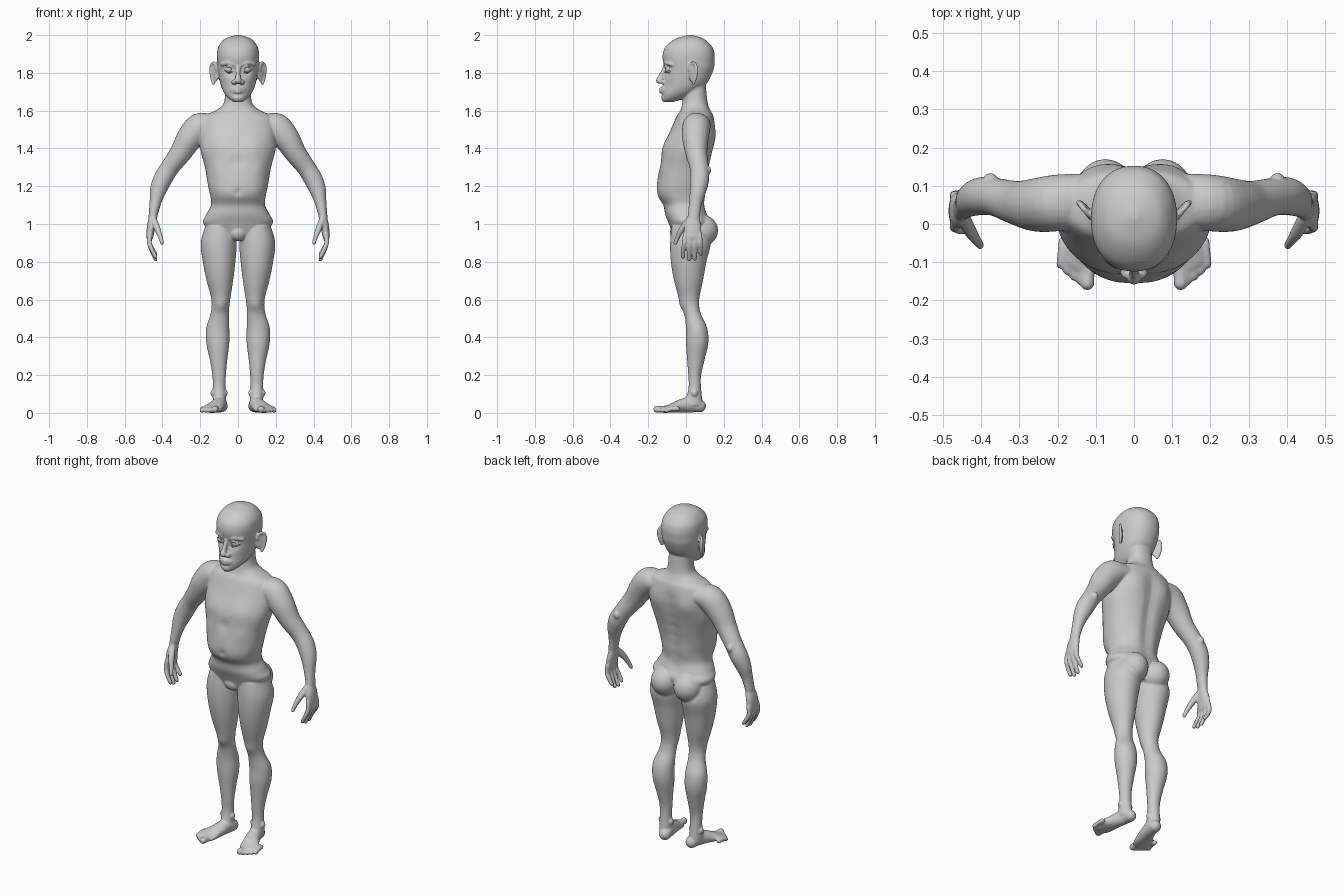
import bpy, bmesh, math
from mathutils import Vector, Matrix

if "Cube" in bpy.data.objects:
    bpy.data.objects.remove(bpy.data.objects["Cube"])

GREY = (.6, .6, .6, 1)
skin = bpy.data.materials.new("plain_grey")
skin.use_nodes = True
skin.diffuse_color = GREY
skin.node_tree.nodes["Principled BSDF"].inputs["Base Color"].default_value = GREY

bm = bmesh.new()
RIGHTWARD, BACKWARD, UPWARD = Vector((1, 0, 0)), Vector((0, 1, 0)), Vector((0, 0, 1))
MIDDLE, BOTH = (1,), (1, -1)


def level(height, wide, front, back, middle=0):
    """Level cross-section of the trunk, head or leg."""
    return Vector((middle, (front + back) / 2, height, wide, (back - front) / 2))


def joint(x, y, z, size, flat=1):
    """Point on a limb, with its half size and the ratio of its other half size."""
    return Vector((x, y, z, size, size * flat))


def spline(rows, steps=5):
    """Smooth curve through the rows."""
    curve = []
    for i in range(len(rows) - 1):
        before, start, end = rows[max(i - 1, 0)], rows[i], rows[i + 1]
        after = rows[min(i + 2, len(rows) - 1)]
        lead_out, lead_in = (end - before) / 2, (after - start) / 2
        for k in range(steps):
            t = k / steps
            ease = t * t * (3 - 2 * t)
            curve.append(start.lerp(end, ease) + lead_out * t * (1 - t) ** 2 - lead_in * t * t * (1 - t))
    return curve + [rows[-1]]


def ring(centre, across, along, half_across, half_along, count, power=1):
    points = []
    for i in range(count):
        angle = math.tau * i / count
        co, si = math.cos(angle), math.sin(angle)
        points.append(centre + across * half_across * math.copysign(abs(co) ** power, co)
                      + along * half_along * math.copysign(abs(si) ** power, si))
    return points


def skin_rings(rings, sides):
    for side in sides:
        loops = [[bm.verts.new((p.x * side, p.y, p.z)) for p in points] for points in rings]
        for low, high in zip(loops, loops[1:]):
            for i in range(len(low)):
                bm.faces.new((low[i - 1], low[i], high[i], high[i - 1]))
        bm.faces.new(loops[0])
        bm.faces.new(loops[-1])


def stack(levels, sides=MIDDLE, power=.9):
    skin_rings([ring(Vector(row[:3]), RIGHTWARD, BACKWARD, row[3], row[4], 60, power)
                for row in spline(levels)], sides)


def tube(joints, across=BACKWARD, sides=BOTH):
    """Round-ended limb through the joints."""
    rows = spline(joints)
    spots = [Vector(row[:3]) for row in rows]
    last = len(rows) - 1
    rings = []
    for i, row in enumerate(rows):
        ahead = (spots[min(i + 1, last)] - spots[max(i - 1, 0)]).normalized()
        u = (across - ahead * across.dot(ahead)).normalized()
        domes = [-1.4, -1, -.5, 0] if i == 0 else [0, .5, 1, 1.4] if i == last else [0]
        for angle in domes:
            shrink = math.cos(angle)
            centre = spots[i] + ahead * math.sin(angle) * min(row[3], row[4])
            rings.append(ring(centre, u, ahead.cross(u), row[3] * shrink, row[4] * shrink, 24))
    skin_rings(rings, sides)


def blob(at, size, turn=0, sides=BOTH):
    for side in sides:
        place = Matrix.Translation((at[0] * side, at[1], at[2]))
        spin = Matrix.Rotation(turn * side, 4, 'Z')
        bmesh.ops.create_uvsphere(bm, u_segments=24, v_segments=16, radius=1,
                                  matrix=place @ spin @ Matrix.Diagonal((*size, 1)))


def sculpt(at, radius, push):
    """Soft forward or backward push around a point, on both sides."""
    for side in (BOTH if at[0] else MIDDLE):
        centre = Vector((at[0] * side, at[1], at[2]))
        for vert in bm.verts:
            reach = (vert.co - centre).length / radius
            vert.co.y += push * math.exp(-reach * reach)


# Trunk and neck
stack([level(.92, wide=.1, front=-.06, back=.09),
       level(1, wide=.183, front=-.09, back=.13),
       level(1.05, wide=.168, front=-.11, back=.115),
       level(1.1, wide=.143, front=-.12, back=.1),
       level(1.15, wide=.147, front=-.15, back=.1),
       level(1.2, wide=.158, front=-.155, back=.105),
       level(1.3, wide=.175, front=-.14, back=.125),
       level(1.4, wide=.2, front=-.122, back=.145),
       level(1.5, wide=.2, front=-.08, back=.155),
       level(1.57, wide=.18, front=-.05, back=.145),
       level(1.6, wide=.12, front=-.03, back=.13),
       level(1.64, wide=.075, front=-.02, back=.115),
       level(1.73, wide=.066, front=-.01, back=.105)])
blob(at=(.075, .08, .965), size=(.08, .09, .085))
blob(at=(0, -.045, .955), size=(.05, .04, .045), sides=MIDDLE)

# Head
stack([level(1.645, wide=.02, front=-.12, back=-.07),
       level(1.665, wide=.05, front=-.126, back=-.01),
       level(1.7, wide=.077, front=-.124, back=.06),
       level(1.75, wide=.095, front=-.117, back=.115),
       level(1.82, wide=.107, front=-.112, back=.146),
       level(1.86, wide=.111, front=-.122, back=.151),
       level(1.9, wide=.112, front=-.123, back=.151),
       level(1.94, wide=.103, front=-.107, back=.137),
       level(1.98, wide=.07, front=-.057, back=.095),
       level(2, wide=.012, front=.01, back=.035)])
sculpt(at=(.048, -.11, 1.816), radius=.026, push=.02)
sculpt(at=(.09, -.09, 1.73), radius=.035, push=.01)

# Nose, lips and chin
tube([joint(0, -.108, 1.835, size=.012), joint(0, -.128, 1.79, size=.013),
      joint(0, -.142, 1.76, size=.018)], across=RIGHTWARD, sides=MIDDLE)
blob(at=(.021, -.126, 1.752), size=(.015, .018, .013))
blob(at=(0, -.105, 1.708), size=(.045, .028, .032), sides=MIDDLE)
blob(at=(0, -.112, 1.668), size=(.03, .02, .02), sides=MIDDLE)
for lip in (1.717, 1.699):
    tube([joint(-.034, -.112, 1.708, size=.004), joint(0, -.134, lip, size=.009),
          joint(.034, -.112, 1.708, size=.004)], across=UPWARD, sides=MIDDLE)

# Brows and eyelids
tube([joint(.02, -.109, 1.842, size=.009), joint(.05, -.106, 1.853, size=.01),
      joint(.085, -.078, 1.845, size=.01)], across=UPWARD)
for lid in (1.833, 1.803):
    tube([joint(.024, -.1, 1.817, size=.005), joint(.047, -.112, lid, size=.005),
          joint(.071, -.09, 1.817, size=.005)], across=UPWARD)

# Ears: thin bowl with a raised rim along an arc
blob(at=(.124, .038, 1.797), size=(.008, .032, .05), turn=-.7)
rim = []
for i in range(8):
    angle = math.radians(160 - 35 * i)
    out = math.cos(angle) * (.7 + .3 * math.sin(angle))
    rim.append(joint(.129 + .02 * out, .037 + .025 * out, 1.798 + .055 * math.sin(angle), size=.008))
tube(rim, across=RIGHTWARD - BACKWARD)

# Legs
stack([level(.99, middle=.095, wide=.078, front=-.075, back=.1),
       level(.9, middle=.102, wide=.095, front=-.084, back=.13),
       level(.8, middle=.1, wide=.086, front=-.08, back=.108),
       level(.7, middle=.096, wide=.07, front=-.063, back=.09),
       level(.6, middle=.091, wide=.05, front=-.035, back=.07),
       level(.53, middle=.096, wide=.048, front=-.01, back=.077),
       level(.45, middle=.107, wide=.061, front=0, back=.112),
       level(.37, middle=.107, wide=.061, front=0, back=.118),
       level(.28, middle=.103, wide=.046, front=.006, back=.098),
       level(.2, middle=.1, wide=.036, front=.012, back=.08),
       level(.13, middle=.1, wide=.033, front=.013, back=.08),
       level(.04, middle=.098, wide=.036, front=-.01, back=.09)], sides=BOTH, power=1)
sculpt(at=(.09, -.03, .565), radius=.035, push=-.009)
for ankle in (.066, .134):
    blob(at=(ankle, .045, .105), size=(.012, .017, .018))

# Feet and toes
tube([joint(.088, .072, .036, size=.034), joint(.095, .03, .045, size=.036, flat=1.2),
      joint(.112, -.03, .036, size=.043, flat=.8), joint(.135, -.085, .023, size=.054, flat=.4),
      joint(.148, -.108, .018, size=.046, flat=.4)], across=RIGHTWARD)
for toe in range(5):
    part = toe / 4
    size = .019 if toe == 0 else .013
    x, y = .122 + .069 * part, -.155 + .05 * part ** 1.4
    tube([joint(x - .006, y + .06, .022, size), joint(x - .002, y + .025, .02, size * .9),
          joint(x, y, size, size)], across=RIGHTWARD)

# Arms
tube([joint(.13, .06, 1.53, size=.07, flat=.7), joint(.2, .055, 1.515, size=.074),
      joint(.255, .05, 1.455, size=.07), joint(.305, .055, 1.375, size=.058),
      joint(.36, .07, 1.3, size=.05), joint(.397, .073, 1.24, size=.05),
      joint(.422, .064, 1.18, size=.044), joint(.438, .05, 1.11, size=.034, flat=.9),
      joint(.452, .04, 1.03, size=.032, flat=.7)])
blob(at=(.375, .112, 1.285), size=(.02, .022, .025))

# Palms, thumbs and fingers
tube([joint(.45, .04, 1.03, size=.032, flat=.7), joint(.46, .036, .985, size=.045, flat=.5),
      joint(.467, .034, .93, size=.046, flat=.4)])
tube([joint(.445, .015, 1.02, size=.018), joint(.427, -.02, .975, size=.017),
      joint(.412, -.042, .935, size=.013), joint(.402, -.056, .9, size=.011)])
for finger, tip in enumerate((.84, .815, .812, .825)):
    root, end = .072 - .025 * finger, .078 - .031 * finger
    tube([joint(.466, root, .945, size=.014), joint(.469, (root + end) / 2, .9, size=.013),
          joint(.455, end, (.9 + tip) / 2, size=.012), joint(.436, end, tip, size=.011)])

# Muscle forms: spine furrow, shoulder blades, lower back, chest, ribs, navel
for step in range(8):
    sculpt(at=(0, .13, 1.08 + .06 * step), radius=.035, push=-.013)
sculpt(at=(.1, .14, 1.46), radius=.06, push=.012)
sculpt(at=(.06, .11, 1.17), radius=.05, push=.008)
sculpt(at=(.09, -.11, 1.42), radius=.06, push=-.01)
sculpt(at=(.11, -.12, 1.29), radius=.04, push=-.006)
sculpt(at=(0, -.14, 1.33), radius=.03, push=.008)
sculpt(at=(0, -.155, 1.17), radius=.018, push=.01)

# Fuse the parts into one smooth body
bmesh.ops.recalc_face_normals(bm, faces=bm.faces)
mesh = bpy.data.meshes.new("body")
bm.to_mesh(mesh)
bm.free()
mesh.materials.append(skin)
body = bpy.data.objects.new("body", mesh)
bpy.context.collection.objects.link(body)
fuse = body.modifiers.new("fuse", 'REMESH')
fuse.mode = 'VOXEL'
fuse.voxel_size = .005
fuse.use_smooth_shade = True
soften = body.modifiers.new("soften", 'SMOOTH')
soften.factor = .5
soften.iterations = 7

# Eyeballs
for name, side in (("left_eye", 1), ("right_eye", -1)):
    bpy.ops.mesh.primitive_uv_sphere_add(radius=.021, location=(.047 * side, -.09, 1.818))
    eye = bpy.context.object
    eye.name = name
    eye.data.materials.append(skin)
    bpy.ops.object.shade_smooth()
